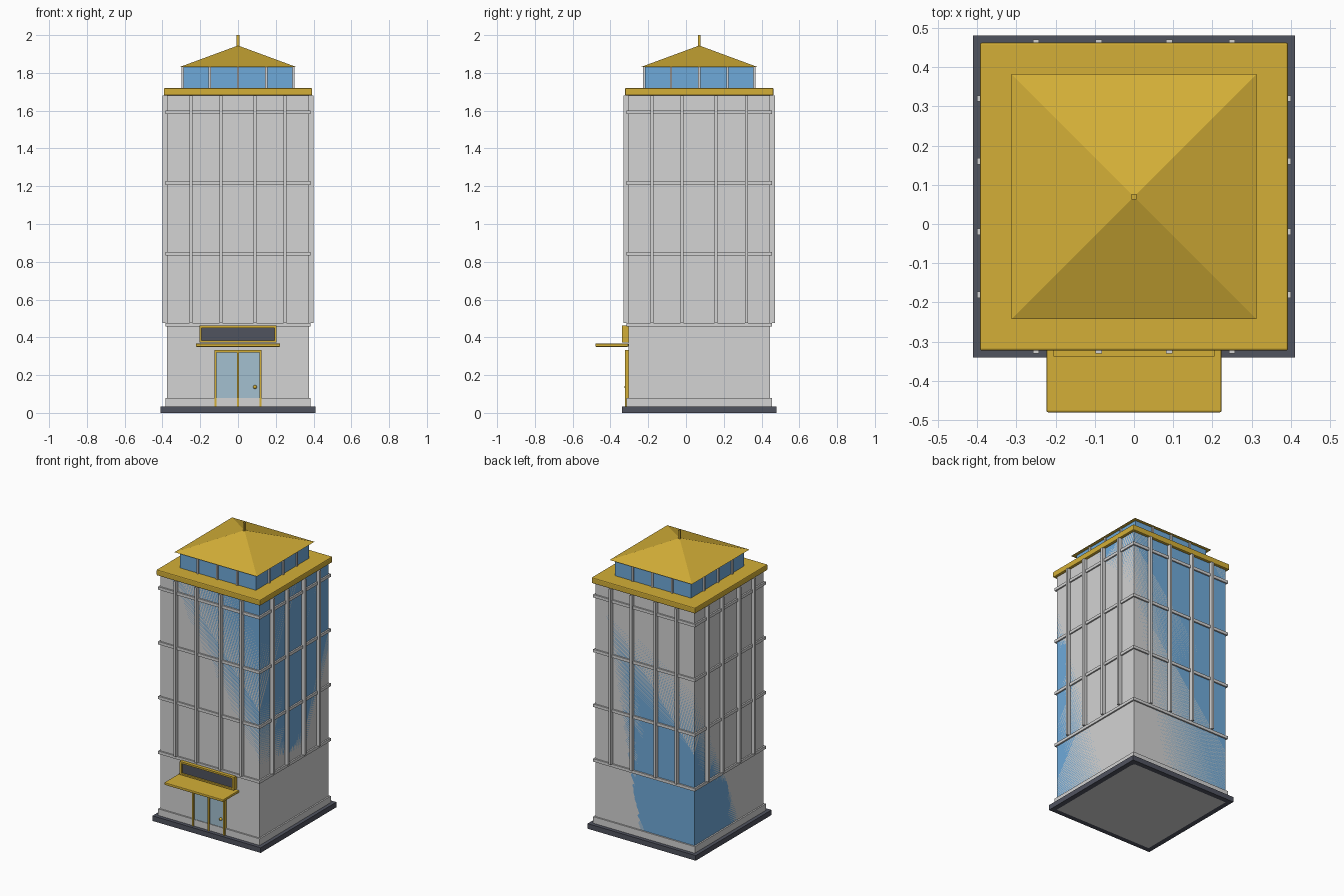
import bpy, bmesh
from math import sqrt
from mathutils import Matrix, Vector

if "Cube" in bpy.data.objects:
    bpy.data.objects.remove(bpy.data.objects["Cube"], do_unlink=True)

CY = 0.07        # tower centre along y
WALL = 0.375     # half width of the tower walls


def material(name, hex_code):
    srgb = [int(hex_code[i:i + 2], 16) / 255 for i in (0, 2, 4)]
    colour = [((c + 0.055) / 1.055) ** 2.4 for c in srgb] + [1]
    m = bpy.data.materials.new(name)
    m.use_nodes = True
    m.diffuse_color = colour
    m.node_tree.nodes["Principled BSDF"].inputs["Base Color"].default_value = colour
    return m


gold = material("gold", "D4AF37")
grey = material("light grey", "D3D3D3")
slate = material("dark slate", "50535F")
blue = material("blue glass", "6FAADA")
pale = material("pale door glass", "A4C0D0")


def finish(name, bm, mat, bevel=0):
    mesh = bpy.data.meshes.new(name)
    bm.to_mesh(mesh)
    bm.free()
    mesh.materials.append(mat)
    obj = bpy.data.objects.new(name, mesh)
    bpy.context.collection.objects.link(obj)
    if bevel:
        mod = obj.modifiers.new("Bevel", "BEVEL")
        mod.width = bevel
        mod.segments = 2
    return obj


def add_box(bm, x, y, z, turn=Matrix()):
    """Box between (low, high) pairs, optionally moved by a matrix."""
    size = Vector(b - a for a, b in (x, y, z))
    mid = Vector((a + b) / 2 for a, b in (x, y, z))
    bmesh.ops.create_cube(bm, size=1, matrix=turn @ Matrix.LocRotScale(mid, None, size))


def boxes(name, mat, parts, bevel=0):
    bm = bmesh.new()
    for part in parts:
        add_box(bm, *part)
    return finish(name, bm, mat, bevel)


def square(name, mat, half, low, high, bevel=0):
    """Square slab on the tower axis."""
    return boxes(name, mat, [((-half, half), (CY - half, CY + half), (low, high))], bevel)


def posts_on_four_sides(name, mat, offsets, width, inner, outer, low, high):
    bm = bmesh.new()
    for side in range(4):
        turn = Matrix.Translation((0, CY, 0)) @ Matrix.Rotation(side * 1.5707963, 4, "Z")
        for x in offsets:
            add_box(bm, (x - width / 2, x + width / 2), (-outer, -inner), (low, high), turn)
    return finish(name, bm, mat)


# Tower: core with glazing flush in its walls, on a plinth
square("building_core", grey, WALL, 0, 1.69)
square("glass_wall", blue, WALL, 0.04, 1.685)
square("plinth", slate, 0.41, 0, 0.035)
square("skirting", grey, 0.385, 0.035, 0.08)

# Facade grid: floor bands and mullions
for i in range(4):
    z = 0.467 + i * 0.375
    square(f"floor_band_{i + 1}", grey, 0.385, z - 0.01, z + 0.01)
posts_on_four_sides("facade_mullions", grey, (-0.25, -0.09, 0.09, 0.25),
                    0.016, WALL - 0.01, 0.4, 0.477, 1.68)

# Cornice and glazed top storey
square("cornice", gold, 0.393, 1.68, 1.72, 0.006)
square("penthouse_glass", blue, 0.288, 1.72, 1.83)
posts_on_four_sides("penthouse_posts", grey, (-0.15, 0, 0.15),
                    0.012, 0.28, 0.298, 1.72, 1.83)

# Pyramid roof with a mast
bm = bmesh.new()
bmesh.ops.create_cone(bm, cap_ends=True, segments=4, radius1=0.312 * sqrt(2), radius2=0,
                      depth=0.115, matrix=Matrix.Translation((0, CY, 1.8875))
                      @ Matrix.Rotation(0.78539816, 4, "Z"))
finish("pyramid_roof", bm, gold)
square("roof_mast", gold, 0.007, 1.92, 2.0)

# Entrance canopy and blank sign board above it
FRONT = CY - WALL
boxes("canopy", gold, [((-0.223, 0.223), (-0.48, FRONT), (0.35, 0.367))], 0.004)
boxes("sign_board", slate, [((-0.2, 0.2), (-0.327, FRONT), (0.375, 0.458))])
boxes("sign_frame", gold, [
    ((-0.205, 0.205), (-0.338, FRONT), (0.45, 0.462)),
    ((-0.205, 0.205), (-0.338, FRONT), (0.372, 0.382)),
    ((-0.205, -0.193), (-0.338, FRONT), (0.382, 0.45)),
    ((0.193, 0.205), (-0.338, FRONT), (0.382, 0.45))])

# Double door: panes, frame and knob
boxes("door_glass", pale, [((-0.115, 0.115), (-0.311, FRONT), (0.04, 0.325))])
boxes("door_frame", gold, [((x - 0.006, x + 0.006), (-0.322, FRONT), (0.035, 0.33))
                           for x in (-0.119, 0, 0.119)]
      + [((-0.125, 0.125), (-0.322, FRONT), (0.32, 0.332))])
bm = bmesh.new()
bmesh.ops.create_uvsphere(bm, u_segments=16, v_segments=8, radius=0.01,
                          matrix=Matrix.Translation((0.09, -0.316, 0.137)))
for face in bm.faces:
    face.smooth = True
finish("door_knob", bm, gold)
